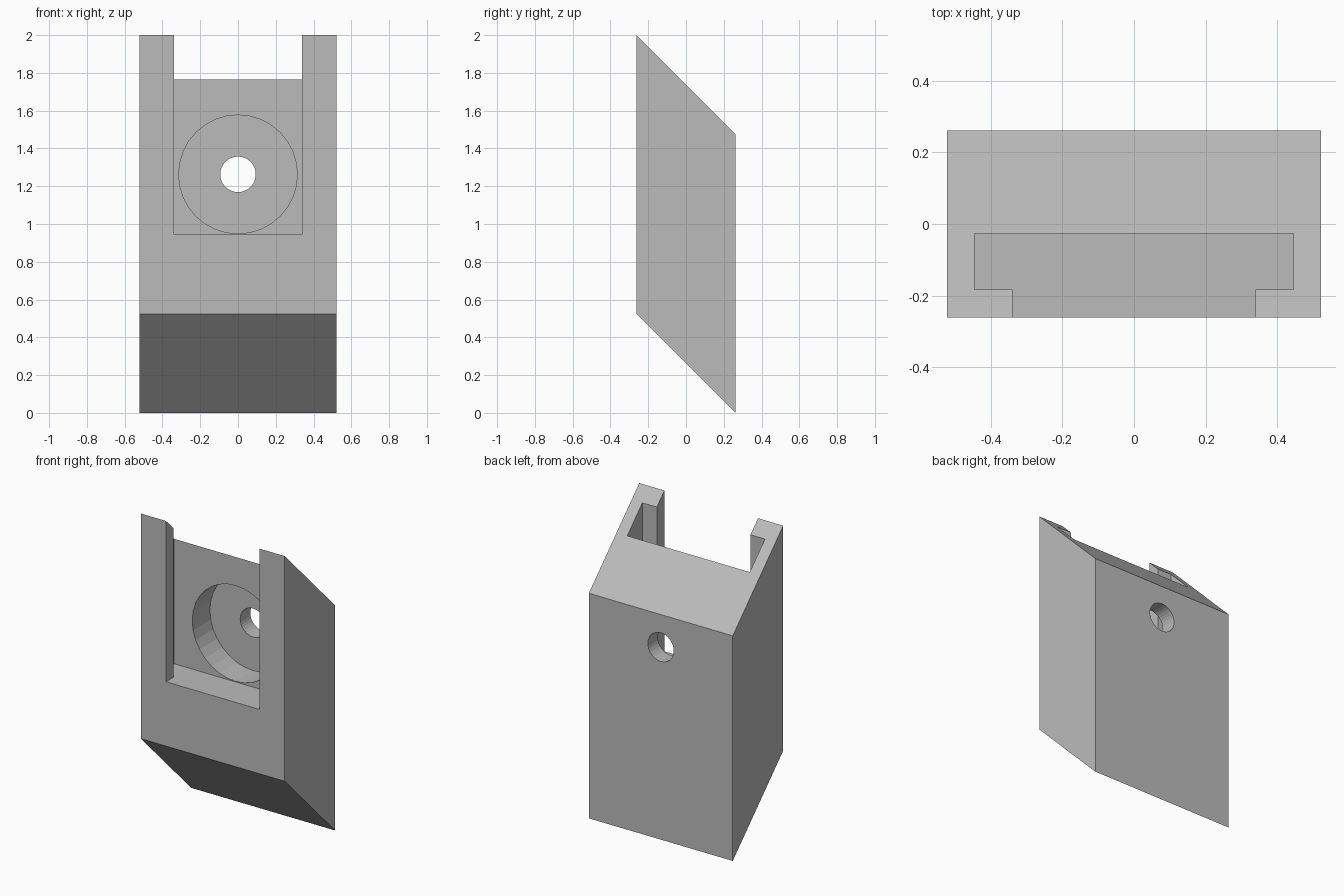
import bpy
import bmesh
import math
from mathutils import Matrix

cube = bpy.data.objects.get("Cube")
if cube:
    bpy.data.objects.remove(cube, do_unlink=True)

W, D = 0.5225, 0.2615          # half width, half depth
FLOOR, BORE_Z = 0.945, 1.263   # slot floor, hole centre height
LIP_Y, SLOT_Y, BORE_Y = -0.183, -0.026, 0.157

grey = bpy.data.materials.new("plain grey")
grey.use_nodes = True
grey.diffuse_color = (0.5, 0.5, 0.5, 1)
grey.node_tree.nodes["Principled BSDF"].inputs["Base Color"].default_value = (0.5, 0.5, 0.5, 1)


def make_object(name, bm):
    bmesh.ops.recalc_face_normals(bm, faces=bm.faces)
    mesh = bpy.data.meshes.new(name)
    bm.to_mesh(mesh)
    bm.free()
    mesh.materials.append(grey)
    obj = bpy.data.objects.new(name, mesh)
    bpy.context.collection.objects.link(obj)
    return obj


def prism(name, points, offset):
    """Extrude a closed outline along an offset vector."""
    bm = bmesh.new()
    face = bm.faces.new([bm.verts.new(p) for p in points])
    new = bmesh.ops.extrude_face_region(bm, geom=[face])["geom"]
    bmesh.ops.translate(bm, vec=offset,
                        verts=[v for v in new if isinstance(v, bmesh.types.BMVert)])
    return make_object(name, bm)


def bore(name, radius, y0, y1, sides=32):
    """Round cutter running front to back."""
    bm = bmesh.new()
    place = Matrix.Translation((0, (y0 + y1) / 2, BORE_Z)) @ Matrix.Rotation(math.pi / 2, 4, 'X')
    bmesh.ops.create_cone(bm, cap_ends=True, segments=sides, radius1=radius,
                          radius2=radius, depth=y1 - y0, matrix=place)
    return make_object(name, bm)


# Sheared block with 45 degree top and bottom
side = [(-D, 2 * D), (D, 0), (D, 2 - 2 * D), (-D, 2)]
body = prism("holder_body", [(-W, y, z) for y, z in side], (2 * W, 0, 0))

# T-shaped slot, open at the front and top
half = [(0.34, -0.4), (0.34, LIP_Y), (0.445, LIP_Y), (0.445, SLOT_Y)]
outline = half + [(-x, y) for x, y in reversed(half)]
slot = prism("slot_cutter", [(x, y, FLOOR) for x, y in outline], (0, 0, 1.5))

# Round recess and through hole
recess = bore("recess_cutter", 0.314, -0.1, BORE_Y)
hole = bore("hole_cutter", 0.094, 0.0, 0.4)

for cutter in (slot, recess, hole):
    mod = body.modifiers.new(cutter.name, 'BOOLEAN')
    mod.operation = 'DIFFERENCE'
    mod.solver = 'EXACT'
    mod.object = cutter
    cutter.hide_render = True

# Bake the cuts and drop the cutters
bpy.context.view_layer.update()
baked = bpy.data.meshes.new_from_object(
    body.evaluated_get(bpy.context.evaluated_depsgraph_get()))
body.modifiers.clear()
body.data = baked
baked.materials.clear()
baked.materials.append(grey)
for poly in baked.polygons:
    poly.material_index = 0
for cutter in (slot, recess, hole):
    bpy.data.objects.remove(cutter, do_unlink=True)
